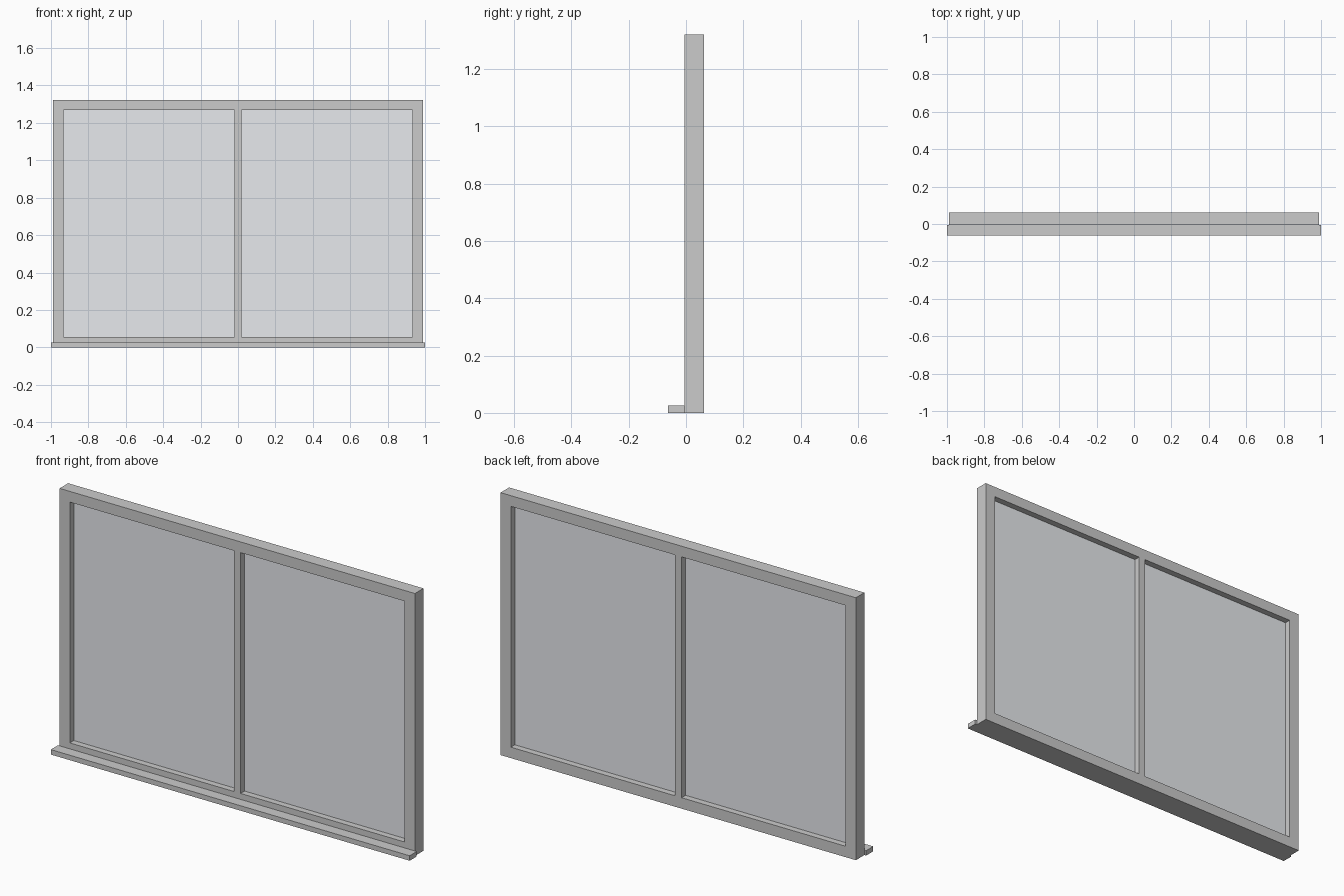
import bpy
import bmesh
from mathutils import Vector

if "Cube" in bpy.data.objects:
    bpy.data.objects.remove(bpy.data.objects["Cube"])

FRONT, BACK = -0.006, 0.062          # frame faces along y
MID = (FRONT + BACK) / 2
XS = [-0.99, -0.933, -0.019, 0.019, 0.933, 0.99]
ZS = [0.0, 0.055, 1.268, 1.322]


def make_object(name, bm):
    mesh = bpy.data.meshes.new(name)
    bm.to_mesh(mesh)
    bm.free()
    obj = bpy.data.objects.new(name, mesh)
    bpy.context.collection.objects.link(obj)
    return obj


def box(name, low, high):
    low, high = Vector(low), Vector(high)
    bm = bmesh.new()
    bmesh.ops.create_cube(bm, size=1)
    bmesh.ops.scale(bm, vec=high - low, verts=bm.verts)
    bmesh.ops.translate(bm, vec=(low + high) / 2, verts=bm.verts)
    return make_object(name, bm)


# Frame with central mullion: a flat grid with two openings, thickened
bm = bmesh.new()
grid = [[bm.verts.new((x, MID, z)) for z in ZS] for x in XS]
for i in range(len(XS) - 1):
    for j in range(len(ZS) - 1):
        if j == 1 and i in (1, 3):
            continue
        bm.faces.new((grid[i][j], grid[i + 1][j],
                      grid[i + 1][j + 1], grid[i][j + 1]))
frame = make_object("window_frame", bm)
solid = frame.modifiers.new("thickness", 'SOLIDIFY')
solid.thickness = BACK - FRONT
solid.offset = 0

# Glass panes, set midway in the frame depth
glass = bpy.data.materials.new("glass")
glass.diffuse_color = (0.8, 0.82, 0.85, 0.4)
glass.use_nodes = True
glass.node_tree.nodes["Principled BSDF"].inputs["Base Color"].default_value = glass.diffuse_color
for name, i in (("left_pane", 1), ("right_pane", 3)):
    pane = box(name, (XS[i], MID - 0.002, ZS[1]), (XS[i + 1], MID + 0.002, ZS[2]))
    pane.data.materials.append(glass)

# Projecting sill, slightly wider than the frame
box("sill", (-1, -0.062, 0), (1, FRONT, 0.025))
